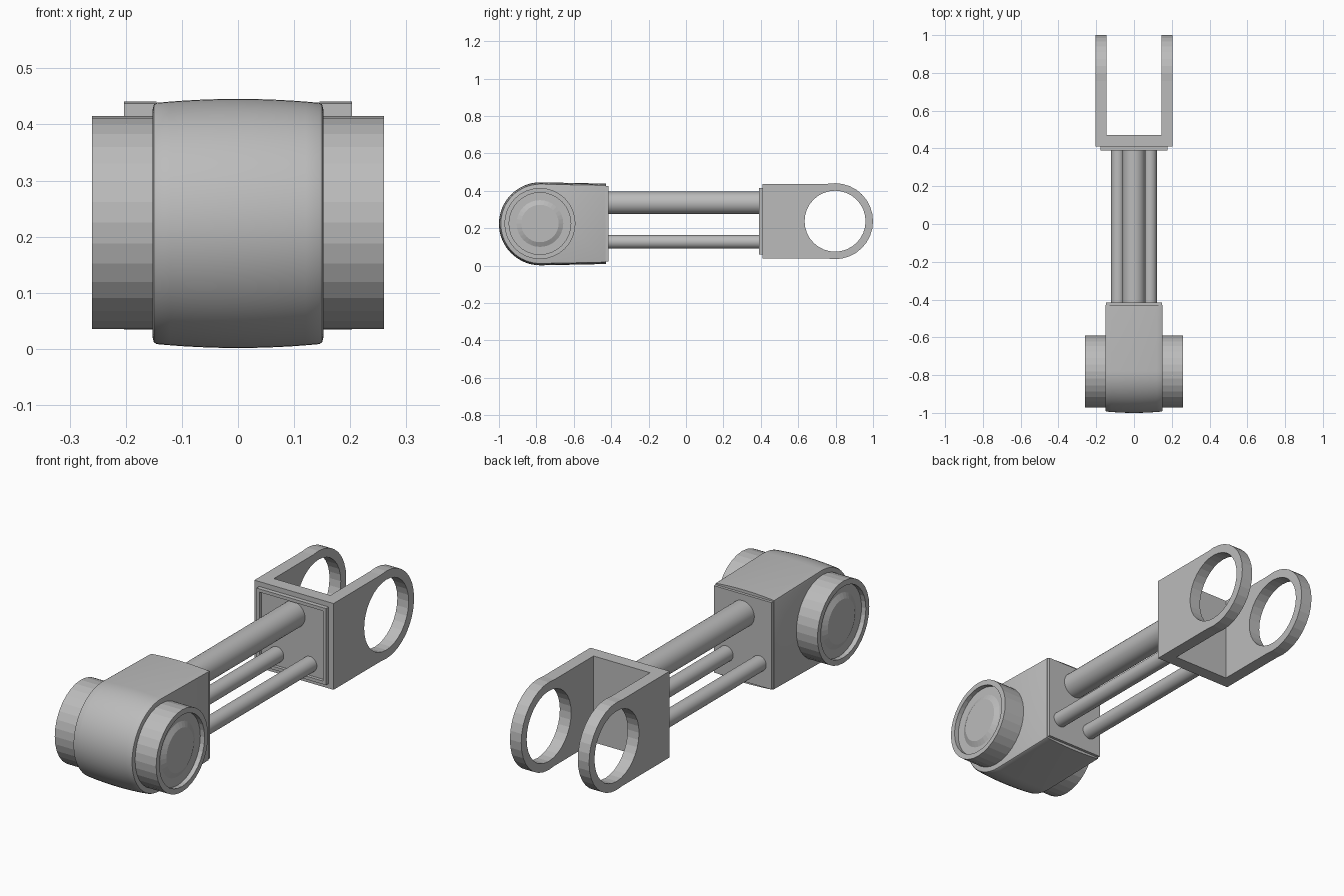
import bpy, bmesh, math
from mathutils import Vector

if "Cube" in bpy.data.objects:
    bpy.data.objects.remove(bpy.data.objects["Cube"])

grey = bpy.data.materials.new("plain grey")
grey.diffuse_color = (0.5, 0.5, 0.5, 1)
grey.use_nodes = True
grey.node_tree.nodes["Principled BSDF"].inputs["Base Color"].default_value = grey.diffuse_color


def finish(name, bm, smooth=False):
    bmesh.ops.remove_doubles(bm, verts=bm.verts, dist=1e-5)
    bmesh.ops.recalc_face_normals(bm, faces=bm.faces)
    me = bpy.data.meshes.new(name)
    bm.to_mesh(me)
    bm.free()
    me.materials.append(grey)
    ob = bpy.data.objects.new(name, me)
    bpy.context.collection.objects.link(ob)
    if smooth:
        bpy.ops.object.select_all(action='DESELECT')
        ob.select_set(True)
        bpy.context.view_layer.objects.active = ob
        bpy.ops.object.shade_smooth_by_angle(angle=math.radians(30))
    return ob


def loft(bm, rings, cap=True):
    """Skin a list of equal-length closed point rings."""
    vs = [[bm.verts.new(p) for p in r] for r in rings]
    n = len(vs[0])
    for a, b in zip(vs, vs[1:]):
        for i in range(n):
            j = (i + 1) % n
            bm.faces.new((a[i], a[j], b[j], b[i]))
    if cap:
        bm.faces.new(vs[0])
        bm.faces.new(vs[-1])


def circle(x, r, cy, cz, n=32):
    return [(x, cy + r * math.cos(2 * math.pi * i / n), cz + r * math.sin(2 * math.pi * i / n))
            for i in range(n)]


def rect_y(y, hx, z0, z1):
    return [(-hx, y, z0), (hx, y, z0), (hx, y, z1), (-hx, y, z1)]


# Crowned housing: D-shaped profile, shrinking towards both sides
HY, HZ = -0.778, 0.2235


def housing_ring(x, inset, back):
    r = 0.222 - inset
    pts = [(x, HY + r * math.cos(a), HZ + r * math.sin(a))
           for a in [math.pi / 2 + math.pi * i / 32 for i in range(33)]]
    h = 0.215 - inset
    return pts + [(x, back, HZ - h), (x, back, HZ + h)]


bm = bmesh.new()
rings = [housing_ring(-0.152, 0.018, -0.434), housing_ring(-0.150, 0.010, -0.430)]
for i in range(13):
    x = -0.145 + 0.29 * i / 12
    rings.append(housing_ring(x, 0.007 * (x / 0.145) ** 2, -0.428))
rings += [housing_ring(0.150, 0.010, -0.430), housing_ring(0.152, 0.018, -0.434)]
loft(bm, rings)
finish("housing", bm, True)

# Plate closing the back of the housing
bm = bmesh.new()
loft(bm, [rect_y(-0.44, 0.148, 0.022, 0.425), rect_y(-0.415, 0.148, 0.022, 0.425)])
finish("housing_back_plate", bm)

# Side drums with rim, recess and raised centre boss
profile = [(0.14, 0.19), (0.26, 0.19), (0.26, 0.165), (0.238, 0.165),
           (0.238, 0.125), (0.250, 0.10)]
for side, label in ((1, "right"), (-1, "left")):
    bm = bmesh.new()
    loft(bm, [circle(side * x, r, -0.781, 0.225) for x, r in profile])
    finish(label + "_drum", bm)

# Connecting rods
for name, x, z, r in (("main_rod", 0, 0.335, 0.06),
                      ("left_thin_rod", -0.085, 0.127, 0.036),
                      ("right_thin_rod", 0.085, 0.127, 0.036)):
    bm = bmesh.new()
    loft(bm, [[(x + r * math.cos(t * math.pi / 16), y, z + r * math.sin(t * math.pi / 16))
               for t in range(32)] for y in (-0.425, 0.415)])
    finish(name, bm, True)

# Fork arms: rounded plate with a round hole, outline matched point for point to the hole
FY, FZ, FR, FH = 0.797, 0.2375, 0.203, 0.163


def arm_outline(x):
    pts = []
    for i in range(32):
        a = -math.pi / 2 + 2 * math.pi * i / 32
        c, s = math.cos(a), math.sin(a)
        if i <= 16:
            pts.append((x, FY + FR * c, FZ + FR * s))
        else:
            reach = FY - 0.41
            k = min(reach / -c, 0.2 / max(abs(s), 1e-6))
            pts.append((x, FY + k * c, FZ + k * s))
    # snap nearest points onto the two square corners
    for sz in (-1, 1):
        corner = Vector((x, 0.41, FZ + sz * 0.2))
        k = min(range(32), key=lambda q: (Vector(pts[q]) - corner).length)
        pts[k] = tuple(corner)
    return pts


for side, label in ((1, "right"), (-1, "left")):
    bm = bmesh.new()
    xa, xb = side * 0.145, side * 0.203
    loft(bm, [arm_outline(xa), arm_outline(xb), circle_b := [
        (xb, FY + FH * math.sin(2 * math.pi * i / 32), FZ - FH * math.cos(2 * math.pi * i / 32))
        for i in range(32)], [(xa, p[1], p[2]) for p in circle_b], arm_outline(xa)], cap=False)
    finish(label + "_fork_arm", bm)

# Fork base between the arms
bm = bmesh.new()
loft(bm, [rect_y(0.41, 0.146, FZ - 0.2, FZ + 0.2), rect_y(0.47, 0.146, FZ - 0.2, FZ + 0.2)])
finish("fork_base", bm)

# Raised frame with sunken panel on the front of the fork base
bm = bmesh.new()
loft(bm, [rect_y(0.412, 0.178, 0.06, 0.415), rect_y(0.39, 0.178, 0.06, 0.415),
          rect_y(0.39, 0.163, 0.075, 0.40), rect_y(0.405, 0.163, 0.075, 0.40)])
finish("fork_frame", bm)
